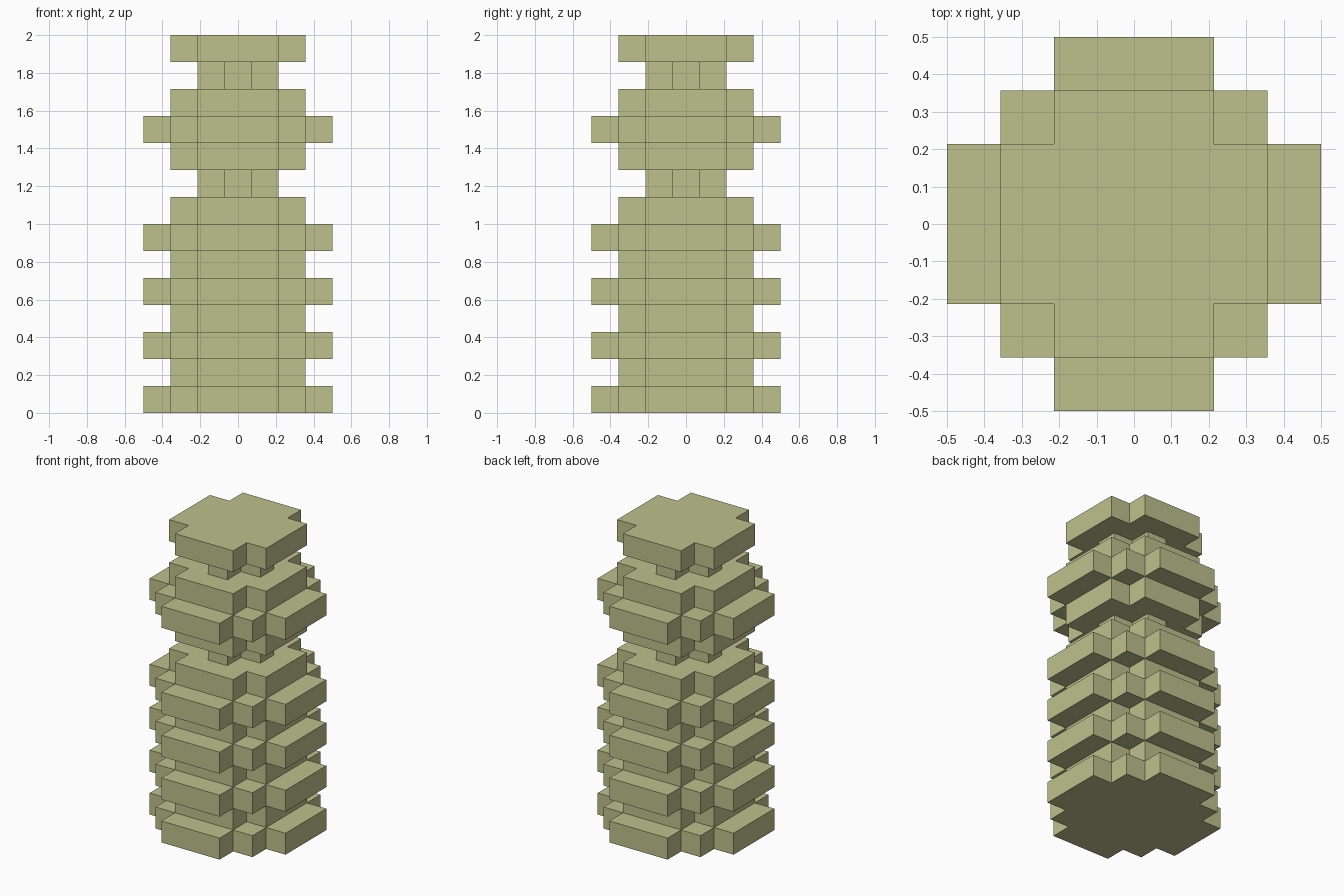
import bpy
import bmesh

if "Cube" in bpy.data.objects:
    bpy.data.objects.remove(bpy.data.objects["Cube"], do_unlink=True)

UNIT = 1 / 7  # one block of the stepped tower

# Pale olive stone
stone = bpy.data.materials.new("pale_olive")
stone.use_nodes = True
colour = (0.515, 0.535, 0.265, 1)
stone.diffuse_color = colour
stone.node_tree.nodes["Principled BSDF"].inputs["Base Color"].default_value = colour

# One quarter of each stepped outline, in blocks
OUTLINES = {
    "wide_ring": [(3.5, 1.5), (2.5, 1.5), (2.5, 2.5), (1.5, 2.5), (1.5, 3.5)],
    "core_slab": [(2.5, 1.5), (1.5, 1.5), (1.5, 2.5)],
    "neck": [(1.5, 0.5), (0.5, 0.5), (0.5, 1.5)],
}


def four_fold(quarter):
    """Repeat a quarter outline by quarter turns around z."""
    points = []
    for _ in range(4):
        points += quarter
        quarter = [(-y, x) for x, y in quarter]
    return points


def add_layer(name, kind, level):
    """Extrude one stepped outline into a layer one block high."""
    bm = bmesh.new()
    verts = [bm.verts.new((x * UNIT, y * UNIT, level * UNIT))
             for x, y in four_fold(OUTLINES[kind])]
    base = bm.faces.new(verts)
    result = bmesh.ops.extrude_face_region(bm, geom=[base], use_keep_orig=True)
    top = [g for g in result["geom"] if isinstance(g, bmesh.types.BMVert)]
    bmesh.ops.translate(bm, verts=top, vec=(0, 0, UNIT))
    bmesh.ops.recalc_face_normals(bm, faces=bm.faces)
    mesh = bpy.data.meshes.new(name)
    bm.to_mesh(mesh)
    bm.free()
    mesh.materials.append(stone)
    obj = bpy.data.objects.new(name, mesh)
    bpy.context.collection.objects.link(obj)


# Ribbed shaft, neck, ribbed collar, neck and cap, from the ground up
ring, slab, neck = OUTLINES
stack = [("shaft", [ring, slab] * 4),
         ("lower", [neck]),
         ("collar", [slab, ring, slab]),
         ("upper", [neck]),
         ("cap", [slab])]
level = 0
for section, kinds in stack:
    for kind in kinds:
        add_layer(f"{section}_{kind}_{level + 1}", kind, level)
        level += 1
